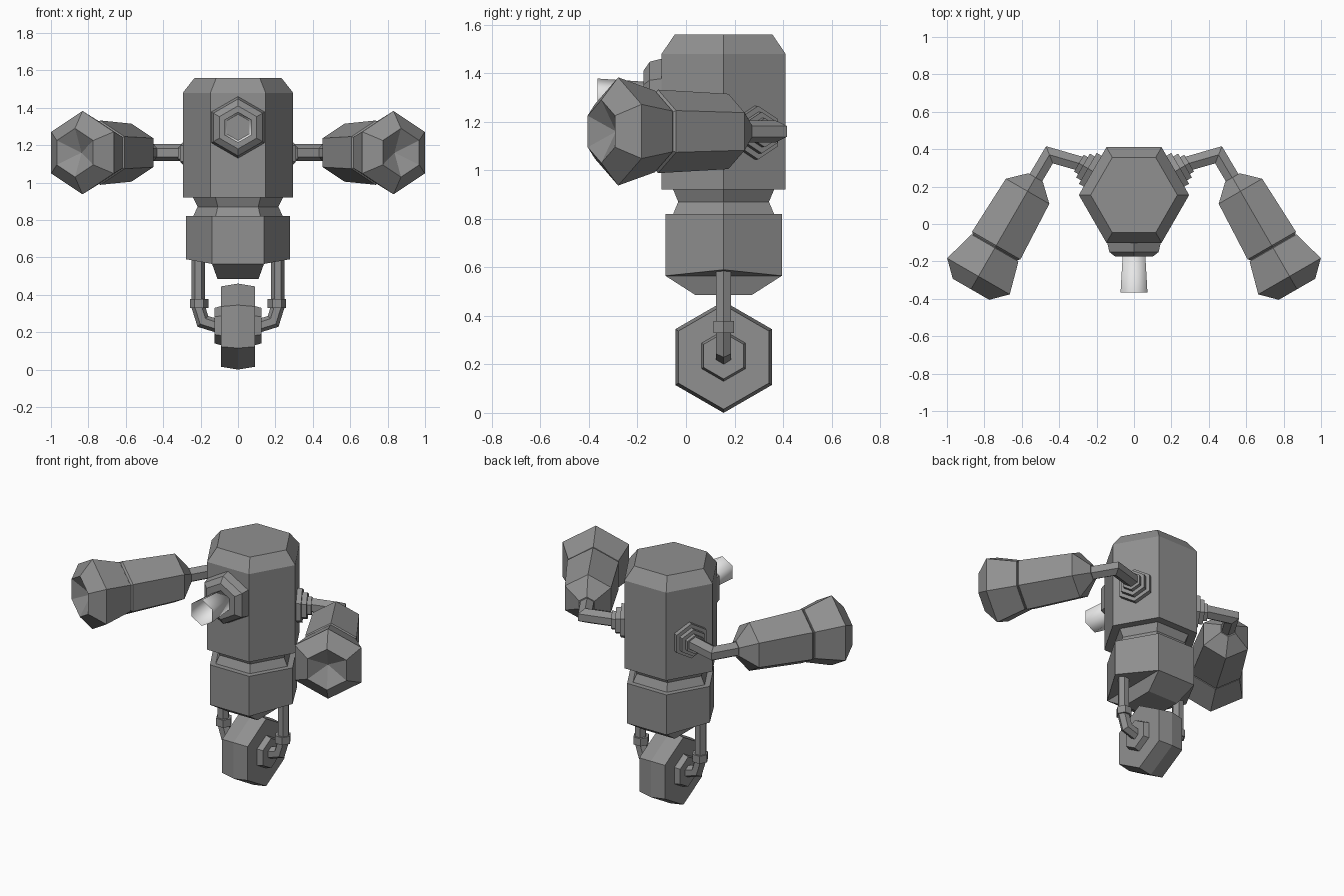
import bpy, bmesh, math
from mathutils import Vector as V

if "Cube" in bpy.data.objects:
    bpy.data.objects.remove(bpy.data.objects["Cube"])


def material(name, value):
    m = bpy.data.materials.new(name)
    m.diffuse_color = (value, value, value, 1)
    m.use_nodes = True
    m.node_tree.nodes["Principled BSDF"].inputs["Base Color"].default_value = m.diffuse_color
    return m


GREY = material("dark_grey_metal", 0.28)
LIGHT = material("light_metal", 0.8)
X, Y, Z = V((1, 0, 0)), V((0, 1, 0)), V((0, 0, 1))


def finish(name, bm, mat, mirror):
    bmesh.ops.remove_doubles(bm, verts=bm.verts, dist=1e-5)
    bmesh.ops.recalc_face_normals(bm, faces=bm.faces)
    me = bpy.data.meshes.new(name)
    bm.to_mesh(me)
    bm.free()
    me.materials.append(mat)
    ob = bpy.data.objects.new(name, me)
    bpy.context.collection.objects.link(ob)
    if mirror:
        ob.modifiers.new("mirror", "MIRROR").use_clip = False
    return ob


def skin(name, rings, mat=GREY, mirror=False, caps=(True, True)):
    """Join six-sided rings, given as (centre, first axis, second axis)."""
    bm = bmesh.new()
    loops = []
    for c, a, b in rings:
        loops.append([bm.verts.new(c + a * math.cos(k * math.pi / 3) + b * math.sin(k * math.pi / 3))
                      for k in range(6)])
    for lo, hi in zip(loops, loops[1:]):
        for k in range(6):
            j = (k + 1) % 6
            bm.faces.new((lo[k], lo[j], hi[j], hi[k]))
    if caps[0]:
        bm.faces.new(loops[0])
    if caps[1]:
        bm.faces.new(loops[-1])
    return finish(name, bm, mat, mirror)


def loft(name, origin, axis, up, profile, **kw):
    """Hexagonal part along an axis; profile is (distance, radius), corner towards up."""
    axis = V(axis).normalized()
    side = axis.cross(up)
    return skin(name, [(V(origin) + axis * d, up * r, side * r) for d, r in profile], **kw)


def tube(name, points, radius, normal, corner_in_plane, **kw):
    """Hexagonal pipe with mitred bends lying in the plane across normal."""
    pts = [V(p) for p in points]
    rings = []
    for i, p in enumerate(pts):
        d1 = (p - pts[i - 1]).normalized() if i else (pts[1] - p).normalized()
        d2 = (pts[i + 1] - p).normalized() if i < len(pts) - 1 else d1
        t = (d1 + d2).normalized()
        side = normal.cross(t) * (radius / t.dot(d1))
        n = normal * radius
        rings.append((p, side, n) if corner_in_plane else (p, n, side))
    return skin(name, rings, **kw)


def hull(name, points):
    bm = bmesh.new()
    for p in points:
        bm.verts.new(p)
    bmesh.ops.convex_hull(bm, input=bm.verts)
    bmesh.ops.dissolve_limit(bm, angle_limit=0.01, verts=bm.verts, edges=bm.edges)
    return finish(name, bm, GREY, False)


# Body: upper shell, pinched neck, lower shell
CY = 0.155
loft("upper_body", (0, CY, 0), Z, X, [(0.92, 0.295), (1.48, 0.295), (1.56, 0.232)])
loft("neck", (0, CY, 0), Z, X, [(0.81, 0.24), (0.82, 0.24), (0.87, 0.216), (0.92, 0.24), (0.93, 0.24)])
lower = []
for s in (1, -1):
    lower += [(s * 0.277, CY, 0.82), (s * 0.277, CY, 0.59)]
    for t in (1, -1):
        lower += [(s * 0.1385, CY + t * 0.24, z) for z in (0.82, 0.565)]
hull("lower_body", lower)
hull("lower_wedge", [(s * x, CY + t * y, z) for s in (1, -1) for t in (1, -1)
                     for x, y, z in ((0.1385, 0.24, 0.565), (0.11, 0.115, 0.485))])

# Front eye: collar and open light barrel
loft("eye_collar", (0, -0.09, 1.295), -Y, Z, [(0, 0.165), (0.01, 0.165), (0.06, 0.152), (0.085, 0.115)])
barrel = loft("eye_barrel", (0, -0.17, 1.295), -Y, Z, [(0, 0.07), (0.195, 0.083)],
              mat=LIGHT, caps=(True, False))
for p in barrel.data.polygons:
    p.use_smooth = True

# Wheel and hub
loft("wheel", (0, CY, 0.23), X, Z, [(-0.09, 0.215), (0, 0.23), (0.09, 0.215)])
loft("wheel_hub", (0, CY, 0.235), X, Z, [(-0.125, 0.095), (-0.09, 0.105), (0.09, 0.105), (0.125, 0.095)])

# Fork legs with collars
tube("fork_leg", [(0.212, CY, 0.62), (0.212, CY, 0.335), (0.188, CY, 0.258), (0.115, CY, 0.235)],
     0.036, Y, True, mirror=True)
loft("fork_collar", (0.208, CY, 0.33), Z, X, [(0, 0.049), (0.048, 0.049)], mirror=True)

# Stepped shoulder sockets and bent shoulder pipes
loft("shoulder_socket", (0.221, 0.2825, 1.155), (0.866, 0.5, 0), Z,
     [(-0.01, 0.11), (0.03, 0.11), (0.03, 0.085), (0.06, 0.085), (0.06, 0.06), (0.085, 0.06)], mirror=True)
tube("shoulder_pipe", [(0.25, 0.312, 1.16), (0.452, 0.37, 1.16), (0.535, 0.23, 1.16)],
     0.045, Z, False, mirror=True)

# Arms with flared ends and a hollow muzzle
AXIS = (0.5, -0.866, 0)
START = (0.569, 0.175, 1.16)
loft("arm", START, AXIS, Z, [(-0.085, 0.052), (0, 0.155), (0.335, 0.172), (0.345, 0.16), (0.36, 0.16)],
     mirror=True)
loft("arm_muzzle", START, AXIS, Z,
     [(0.345, 0.15), (0.35, 0.168), (0.525, 0.223), (0.605, 0.13), (0.535, 0.0)],
     mirror=True, caps=(True, False))
